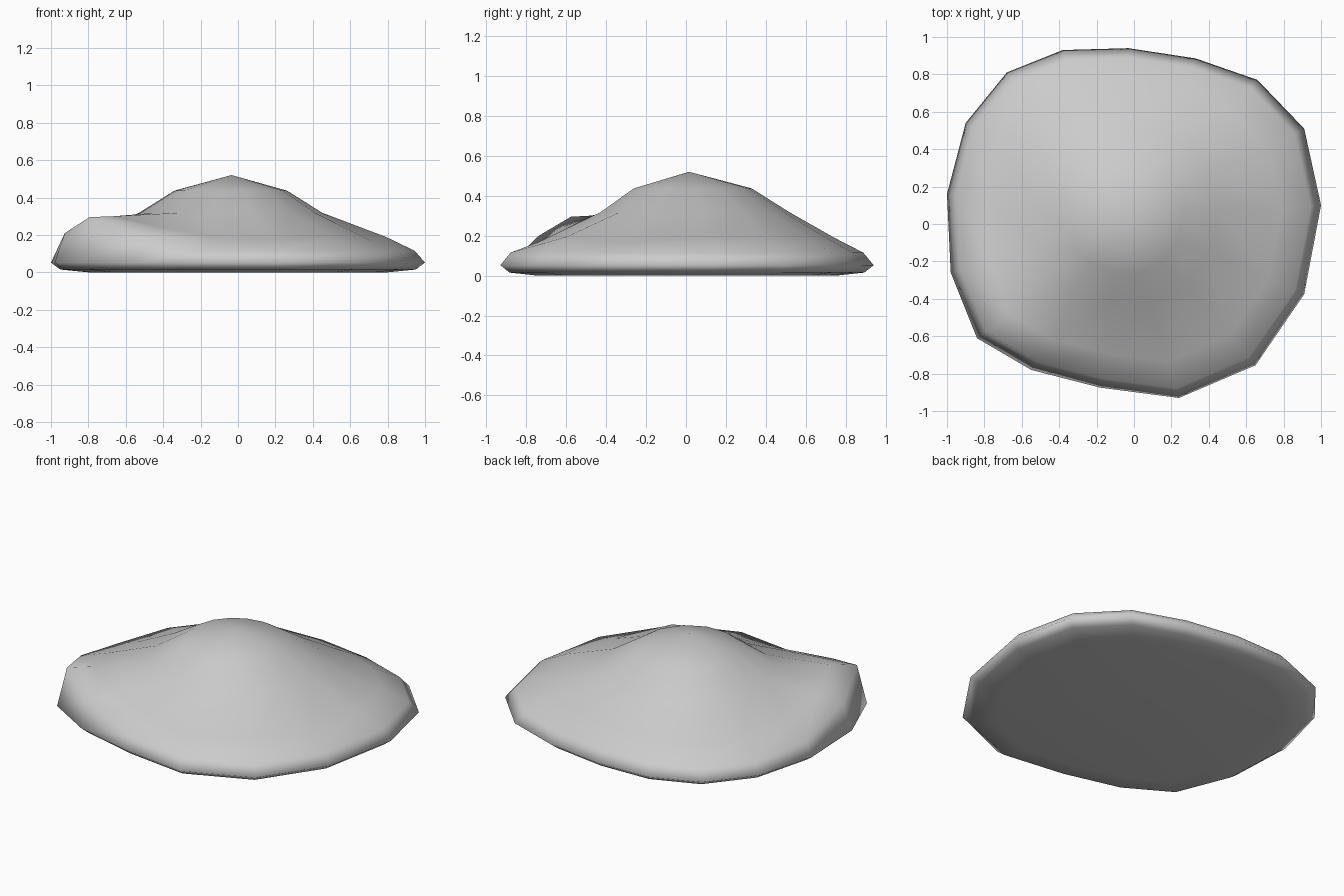
import bpy, bmesh
from mathutils import Vector

if "Cube" in bpy.data.objects:
    bpy.data.objects.remove(bpy.data.objects["Cube"])

# Irregular 16-sided outline of the mound, counter-clockwise from the right
outline = [(1.0, .10), (.91, .51), (.66, .77), (.33, .885), (-.03, .94), (-.38, .93),
           (-.68, .81), (-.90, .54), (-1.0, .16), (-.98, -.26), (-.84, -.61),
           (-.55, -.78), (-.18, -.875), (.24, -.93), (.65, -.755), (.91, -.375)]
N = len(outline)

# Rings from underside to top: scale, height, centre x, centre y, roundness
rings = [(.80, 0, 0, 0, 0), (.95, .015, 0, 0, 0), (1, .052, 0, 0, 0),
         (.945, .115, 0, 0, 0), (.79, .19, 0, 0, 0),
         (.50, .318, -.04, .04, .5), (.31, .437, -.04, .03, .8)]

# Local height changes: (ring, side) -> dz, forming the front-left shoulder
bumps = {(3, 10): .18, (3, 9): .095, (3, 11): .085, (3, 8): .015,
         (4, 10): .11, (4, 9): .06, (4, 11): .055,
         (4, 14): .005, (4, 13): -.02, (4, 15): -.025}

bm = bmesh.new()
loops = []
for r, (s, z, cx, cy, rnd) in enumerate(rings):
    loop = []
    for i, (x, y) in enumerate(outline):
        p = Vector((x, y))
        p = p.lerp(p.normalized() * .97, rnd) * s
        loop.append(bm.verts.new((p.x + cx, p.y + cy, z + bumps.get((r, i), 0))))
    loops.append(loop)

# Skin the rings, close the underside and fan up to the peak
for a, b in zip(loops, loops[1:]):
    for i in range(N):
        j = (i + 1) % N
        bm.faces.new((a[i], a[j], b[j], b[i]))
base = bm.verts.new((0, 0, 0))
peak = bm.verts.new((-.035, .015, .52))
for i in range(N):
    j = (i + 1) % N
    bm.faces.new((loops[0][j], loops[0][i], base))
    bm.faces.new((loops[-1][i], loops[-1][j], peak))
for f in bm.faces:
    f.smooth = True
bmesh.ops.recalc_face_normals(bm, faces=bm.faces)

mesh = bpy.data.meshes.new("mound")
bm.to_mesh(mesh)
bm.free()
bpy.context.collection.objects.link(bpy.data.objects.new("mound", mesh))
